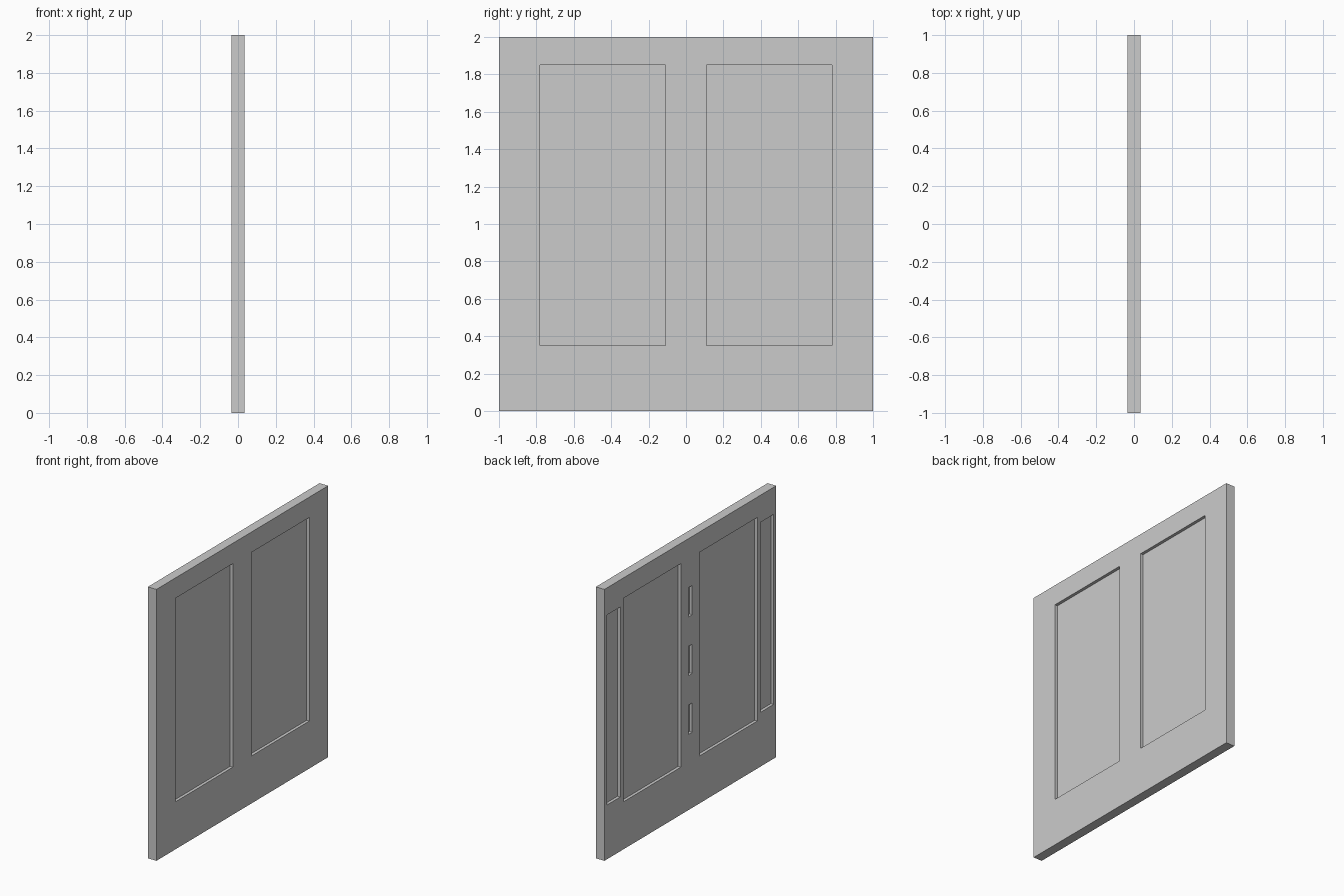
import bpy

if "Cube" in bpy.data.objects:
    bpy.data.objects.remove(bpy.data.objects["Cube"], do_unlink=True)

THICK, DEPTH = 0.07, 0.022

# Single plain grey finish
grey = bpy.data.materials.new("plain_grey")
grey.use_nodes = True
colour = (0.6, 0.6, 0.6, 1)
grey.diffuse_color = colour
grey.node_tree.nodes["Principled BSDF"].inputs["Base Color"].default_value = colour


def box(name, centre, size):
    bpy.ops.mesh.primitive_cube_add(size=1, location=centre)
    obj = bpy.context.object
    obj.name = name
    obj.scale = size
    bpy.ops.object.transform_apply(location=True, rotation=False, scale=True)
    obj.data.materials.append(grey)
    return obj


# Slab
panel = box("door_slab", (0, 0, 1), (THICK, 2, 2))


def recess(name, side, y0, y1, z0, z1):
    """Sink a rectangular pocket into the face on the given x side."""
    cutter = box(name, (side * THICK / 2, (y0 + y1) / 2, (z0 + z1) / 2),
                 (2 * DEPTH, abs(y1 - y0), z1 - z0))
    mod = panel.modifiers.new(name, "BOOLEAN")
    mod.operation = "DIFFERENCE"
    mod.solver = "EXACT"
    mod.object = cutter
    bpy.context.view_layer.objects.active = panel
    bpy.ops.object.modifier_apply(modifier=mod.name)
    bpy.data.objects.remove(cutter, do_unlink=True)


# Two tall recessed panels on each face
for side in (-1, 1):
    for hand in (-1, 1):
        recess("tall_recess", side, hand * 0.11, hand * 0.78, 0.35, 1.85)

# Narrow outer recesses on the -x face
for hand in (-1, 1):
    recess("narrow_recess", -1, hand * 0.815, hand * 0.97, 0.4, 1.8)

# Three small slots down the middle of the -x face
for i in range(3):
    z = 0.665 + 0.433 * i
    recess("slot", -1, -0.022, 0.022, z - 0.108, z + 0.108)
